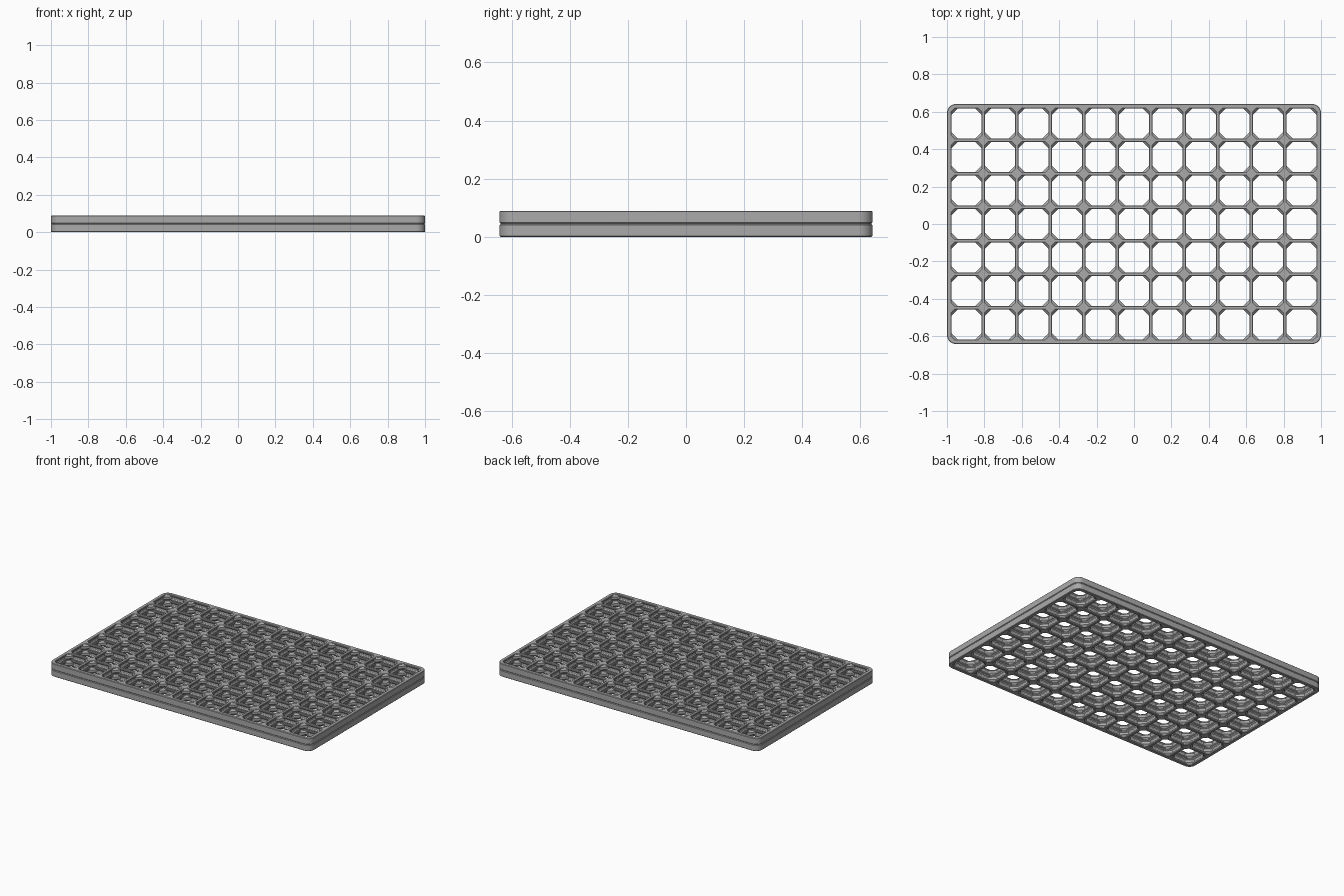
import bpy, bmesh, math

if "Cube" in bpy.data.objects:
    bpy.data.objects.remove(bpy.data.objects["Cube"], do_unlink=True)

COLS, ROWS = 11, 7
PITCH, BORDER = 28.0, 2.3              # cell pitch and extra rim, in millimetres
SCALE = 2 / (COLS * PITCH + 2 * BORDER)
THICK, GAP = 6.8, 0.4
HX = COLS * PITCH / 2 + BORDER
HY = ROWS * PITCH / 2 + BORDER

mat = bpy.data.materials.new("plain grey plastic")
mat.use_nodes = True
mat.diffuse_color = (0.4, 0.4, 0.4, 1)
mat.node_tree.nodes["Principled BSDF"].inputs["Base Color"].default_value = (0.4, 0.4, 0.4, 1)


def mirrored(levels):
    """Repeat a half profile of (z, ...) rows upside down to the top face."""
    return levels + [(THICK - r[0], *r[1:]) for r in reversed(levels)]


def octagon(wall, cut):
    """Cell opening: wall thickness on the sides, diagonal cut at the corners."""
    h = PITCH / 2 - wall
    k = h - (cut - 2 * wall)
    return [(h, -k), (h, k), (k, h), (-k, h), (-h, k), (-h, -k), (-k, -h), (k, -h)]


def outline(inset, radius=7.5, steps=8):
    """Rounded rectangle around the whole panel."""
    pts = []
    for q, (sx, sy) in enumerate([(1, 1), (-1, 1), (-1, -1), (1, -1)]):
        for i in range(steps + 1):
            a = math.pi / 2 * (q + i / steps)
            pts.append((sx * (HX - radius) + (radius - inset) * math.cos(a),
                        sy * (HY - radius) + (radius - inset) * math.sin(a)))
    return pts


def loft(bm, sections):
    """Skin a list of (z, points) loops; return the first and last loops' edges."""
    loops = [[bm.verts.new((x * SCALE, y * SCALE, z * SCALE)) for x, y in pts]
             for z, pts in sections]
    for a, b in zip(loops, loops[1:]):
        for i in range(len(a)):
            j = (i + 1) % len(a)
            bm.faces.new((a[i], a[j], b[j], b[i]))
    return [[bm.edges.get((lp[i - 1], lp[i])) for i in range(len(lp))]
            for lp in (loops[0], loops[-1])]


def build(name, z0, rim, cell, capped):
    bm = bmesh.new()
    low, high = loft(bm, [(z0 + z, outline(inset)) for z, inset in rim])
    shell = list(bm.faces)
    for c in range(COLS):
        for r in range(ROWS):
            cx = (c - (COLS - 1) / 2) * PITCH
            cy = (r - (ROWS - 1) / 2) * PITCH
            a, b = loft(bm, [(z0 + z, [(x + cx, y + cy) for x, y in octagon(w, d)])
                             for z, w, d in cell])
            low += a
            high += b
    # openings face inwards
    outer = set(shell)
    bmesh.ops.reverse_faces(bm, faces=[f for f in bm.faces if f not in outer])
    if capped:
        for edges, up in ((low, -1), (high, 1)):
            res = bmesh.ops.triangle_fill(bm, use_beauty=True, edges=edges, normal=(0, 0, up))
            faces = [g for g in res["geom"] if isinstance(g, bmesh.types.BMFace)]
            bm.normal_update()
            bmesh.ops.reverse_faces(bm, faces=[f for f in faces if f.normal.z * up < 0])
    mesh = bpy.data.meshes.new(name)
    bm.to_mesh(mesh)
    bm.free()
    mesh.materials.append(mat)
    ob = bpy.data.objects.new(name, mesh)
    bpy.context.collection.objects.link(ob)
    bpy.ops.object.select_all(action="DESELECT")
    ob.select_set(True)
    bpy.context.view_layer.objects.active = ob
    bpy.ops.object.shade_smooth_by_angle(angle=math.radians(30))


# panel profiles: rim (z, inset) and opening (z, wall, corner cut)
rim = mirrored([(0, 0.5), (0.5, 0)])
cell = mirrored([(0, 1.1, 5.3), (0.4, 1.5, 5.9), (0.6, 1.5, 5.9),
                 (1.4, 1.5, 7.0), (2.1, 1.0, 8.0), (2.4, 0.8, 8.0)])
build("lower_panel", 0, rim, cell, True)
build("upper_panel", THICK + GAP, rim, cell, True)

# thin spacer walls in the seam between the panels
build("seam_spacer", THICK, [(0, 0.6), (GAP, 0.6)],
      [(0, 1.1, 5.3), (GAP, 1.1, 5.3)], False)
